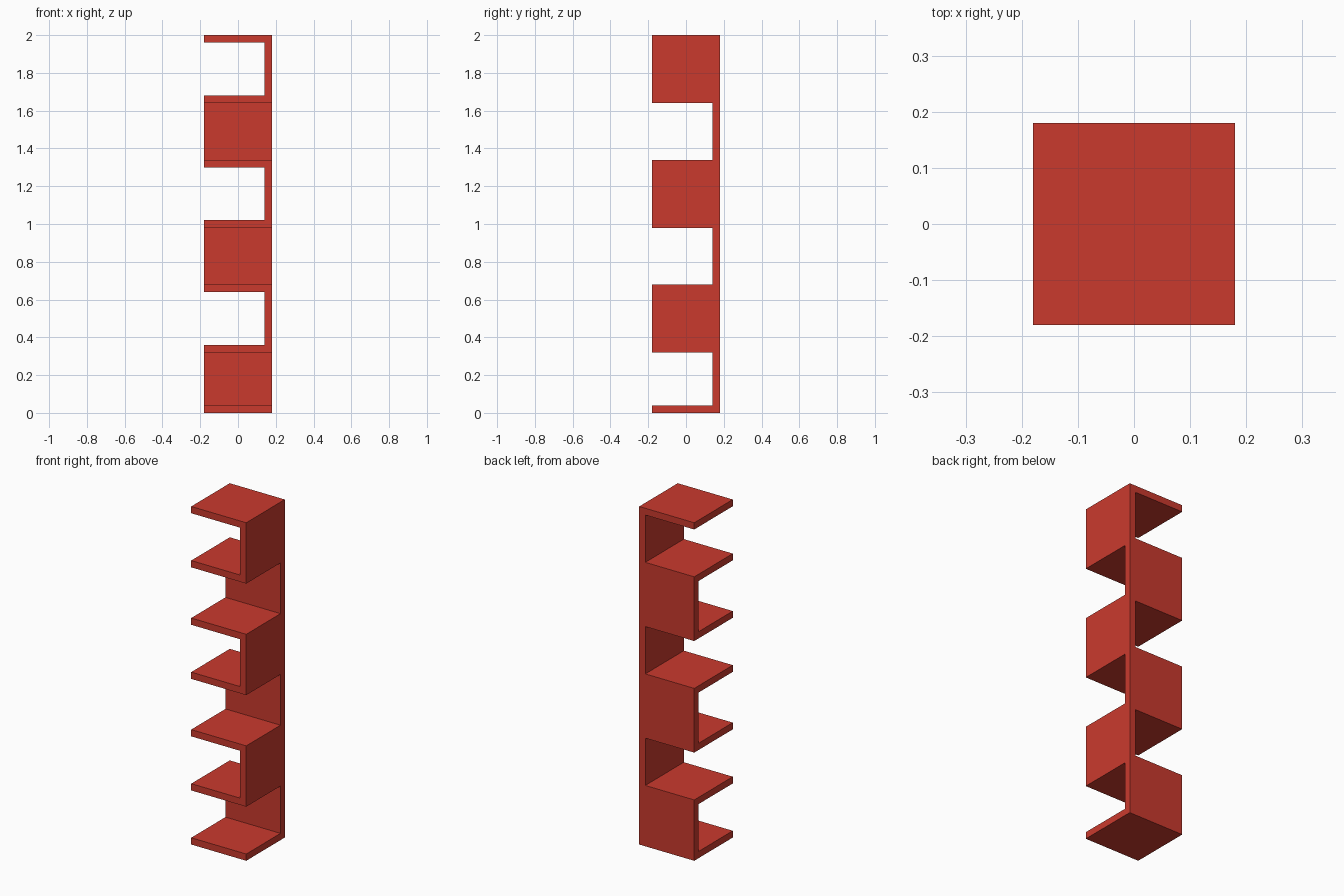
import bpy
import bmesh

if "Cube" in bpy.data.objects:
    bpy.data.objects.remove(bpy.data.objects["Cube"])

R = 0.18          # half width
T = 0.04          # board thickness
SHELVES = [0.0, 0.32, 0.64, 0.98, 1.30, 1.64, 1.96]   # underside heights

red = bpy.data.materials.new("red lacquer")
red.diffuse_color = (0.59, 0.042, 0.027, 1.0)
red.use_nodes = True
red.node_tree.nodes["Principled BSDF"].inputs["Base Color"].default_value = red.diffuse_color

# Grid lines at every board surface; cells are solid where a board is
xs = [-R, R - T, R]
ys = [-R, R - T, R]
zs = sorted(z + d for z in SHELVES for d in (0.0, T))
dims = (len(xs) - 1, len(ys) - 1, len(zs) - 1)


def solid(c):
    if any(v < 0 or v >= n for v, n in zip(c, dims)):
        return False
    i, j, k = c
    if k % 2 == 0:                 # shelf board
        return True
    if (k // 2) % 2 == 0:          # bay closed by a back panel
        return j == 1
    return i == 1                  # bay closed by a side panel


bm = bmesh.new()
verts = {}


def vert(idx):
    if idx not in verts:
        verts[idx] = bm.verts.new((xs[idx[0]], ys[idx[1]], zs[idx[2]]))
    return verts[idx]


# Skin only the outer faces so that the boards form one clean body
for i in range(dims[0]):
    for j in range(dims[1]):
        for k in range(dims[2]):
            cell = (i, j, k)
            if not solid(cell):
                continue
            for axis in range(3):
                for side in (0, 1):
                    near = list(cell)
                    near[axis] += 2 * side - 1
                    if solid(near):
                        continue
                    u, v = (axis + 1) % 3, (axis + 2) % 3
                    loop = []
                    for du, dv in ((0, 0), (1, 0), (1, 1), (0, 1)):
                        p = list(cell)
                        p[axis] += side
                        p[u] += du
                        p[v] += dv
                        loop.append(vert(tuple(p)))
                    bm.faces.new(loop if side else loop[::-1])

# Merge coplanar faces into whole board surfaces
bmesh.ops.dissolve_limit(bm, angle_limit=0.01, verts=bm.verts[:], edges=bm.edges[:])

mesh = bpy.data.meshes.new("zigzag_bookcase")
bm.to_mesh(mesh)
bm.free()
mesh.materials.append(red)
bookcase = bpy.data.objects.new("zigzag_bookcase", mesh)
bpy.context.collection.objects.link(bookcase)
